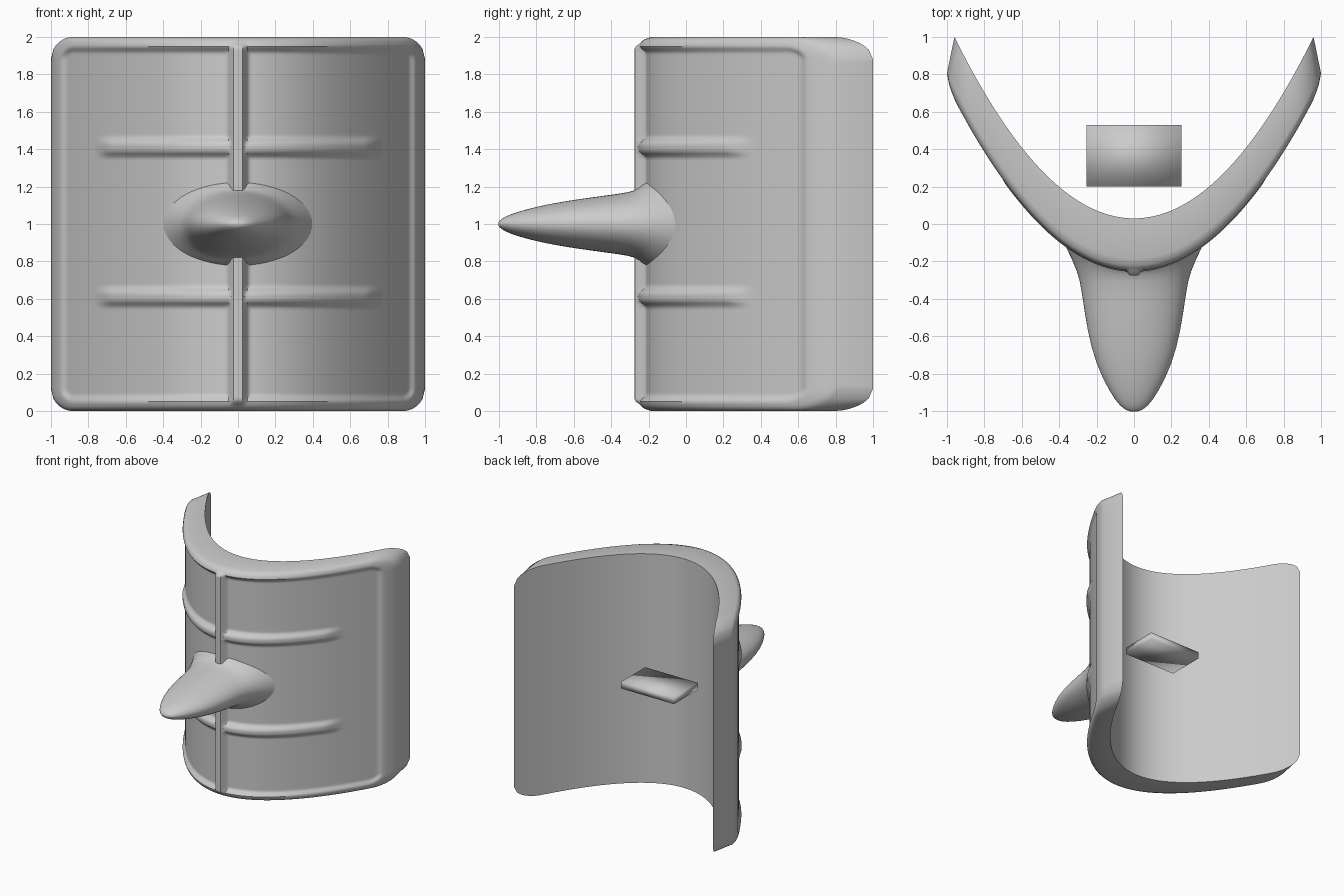
import bpy, bmesh, math

if "Cube" in bpy.data.objects:
    bpy.data.objects.remove(bpy.data.objects["Cube"])


def smoothstep(a, b, v):
    t = min(max((v - a) / (b - a), 0), 1)
    return t * t * (3 - 2 * t)


def finish(bm, name, angle):
    bmesh.ops.recalc_face_normals(bm, faces=bm.faces[:])
    mesh = bpy.data.meshes.new(name)
    bm.to_mesh(mesh)
    bm.free()
    obj = bpy.data.objects.new(name, mesh)
    bpy.context.collection.objects.link(obj)
    bpy.ops.object.select_all(action='DESELECT')
    obj.select_set(True)
    bpy.context.view_layer.objects.active = obj
    bpy.ops.object.shade_smooth_by_angle(angle=math.radians(angle))
    return obj


R = 0.12          # corner radius of the shield outline
PANEL = 0.035     # depth of the panel behind the rim


def half_height(x):
    over = max(abs(x) - (1 - R), 0)
    return 1 - R + math.sqrt(max(R * R - over * over, 0))


def edge_distance(x, z):
    cx, cz = abs(x) - (1 - R), abs(z - 1) - (1 - R)
    if cx > 0 and cz > 0:
        return max(R - math.hypot(cx, cz), 0)
    return min(1 - abs(x), 1 - abs(z - 1))


def front_y(x, z):
    # parabolic body with rounded rim, centre rib and four cross ribs
    d = edge_distance(x, z)
    raised = 1 - smoothstep(0.05, 0.085, d)
    raised = max(raised, 1.7 * (1 - smoothstep(0.025, 0.06, abs(x))) * smoothstep(0.0, 0.06, d))
    for rz in (0.61, 1.41):
        rib = (1 - smoothstep(0.015, 0.06, abs(z - rz))) * (1 - smoothstep(0.68, 0.77, abs(x)))
        raised = max(raised, 1.15 * rib)
    rim = 0.065
    k = 1 - min(d / rim, 1)
    rounding = rim * (1 - math.sqrt(max(1 - k * k, 0)))
    return -0.25 + 0.99 * x * x + PANEL * (1 - raised) + rounding


# shield body: detailed front, plain curved back, joined around the edge
N = 160
bm = bmesh.new()
front, back = [], []
for i in range(N + 1):
    x = -1 + 2 * i / N
    h = half_height(x)
    fcol, bcol = [], []
    for j in range(N + 1):
        z = 1 + h * (-1 + 2 * j / N)
        fcol.append(bm.verts.new((x, front_y(x, z), z)))
        bcol.append(bm.verts.new((0.96 * x, 0.03 + 0.97 * x * x, z)))
    front.append(fcol)
    back.append(bcol)
for grid in (front, back):
    for i in range(N):
        for j in range(N):
            bm.faces.new((grid[i][j], grid[i + 1][j], grid[i + 1][j + 1], grid[i][j + 1]))
for k in range(N):
    for e in (0, N):
        bm.faces.new((front[k][e], front[k + 1][e], back[k + 1][e], back[k][e]))
        bm.faces.new((front[e][k], front[e][k + 1], back[e][k + 1], back[e][k]))
finish(bm, "shield_body", 40)

# spike: lofted ellipses flaring out onto the curved front
SIDES = 32
rings = [(-1.0, 0.035, 0.016), (-0.975, 0.075, 0.037), (-0.9, 0.13, 0.067),
         (-0.75, 0.205, 0.105), (-0.57, 0.252, 0.135), (-0.35, 0.282, 0.163),
         (-0.26, 0.30, 0.18), (None, 0.37, 0.21), (None, 0.42, 0.235)]
bm = bmesh.new()
loops = []
for n, (y, hx, hz) in enumerate(rings):
    loop = []
    for s in range(SIDES):
        a = math.tau * s / SIDES
        x = hx * math.cos(a)
        sink = -0.03 if n == len(rings) - 2 else 0.02
        py = y if y is not None else -0.215 + 0.99 * x * x + sink
        loop.append(bm.verts.new((x, py, 1 + hz * math.sin(a))))
    loops.append(loop)
for a, b in zip(loops, loops[1:]):
    for s in range(SIDES):
        t = (s + 1) % SIDES
        bm.faces.new((a[s], a[t], b[t], b[s]))
tip = bm.verts.new((0, -1.004, 1.0))
for s in range(SIDES):
    bm.faces.new((tip, loops[0][s], loops[0][(s + 1) % SIDES]))
spike = finish(bm, "front_spike", 80)
spike.modifiers.new("smooth", 'SUBSURF').render_levels = 1

# grip: flat plate floating behind the shield
bm = bmesh.new()
bmesh.ops.create_cube(bm, size=1)
for v in bm.verts:
    v.co = (v.co.x * 0.51, 0.365 + v.co.y * 0.33, 1.02 + v.co.z * 0.06)
finish(bm, "grip_plate", 120)
